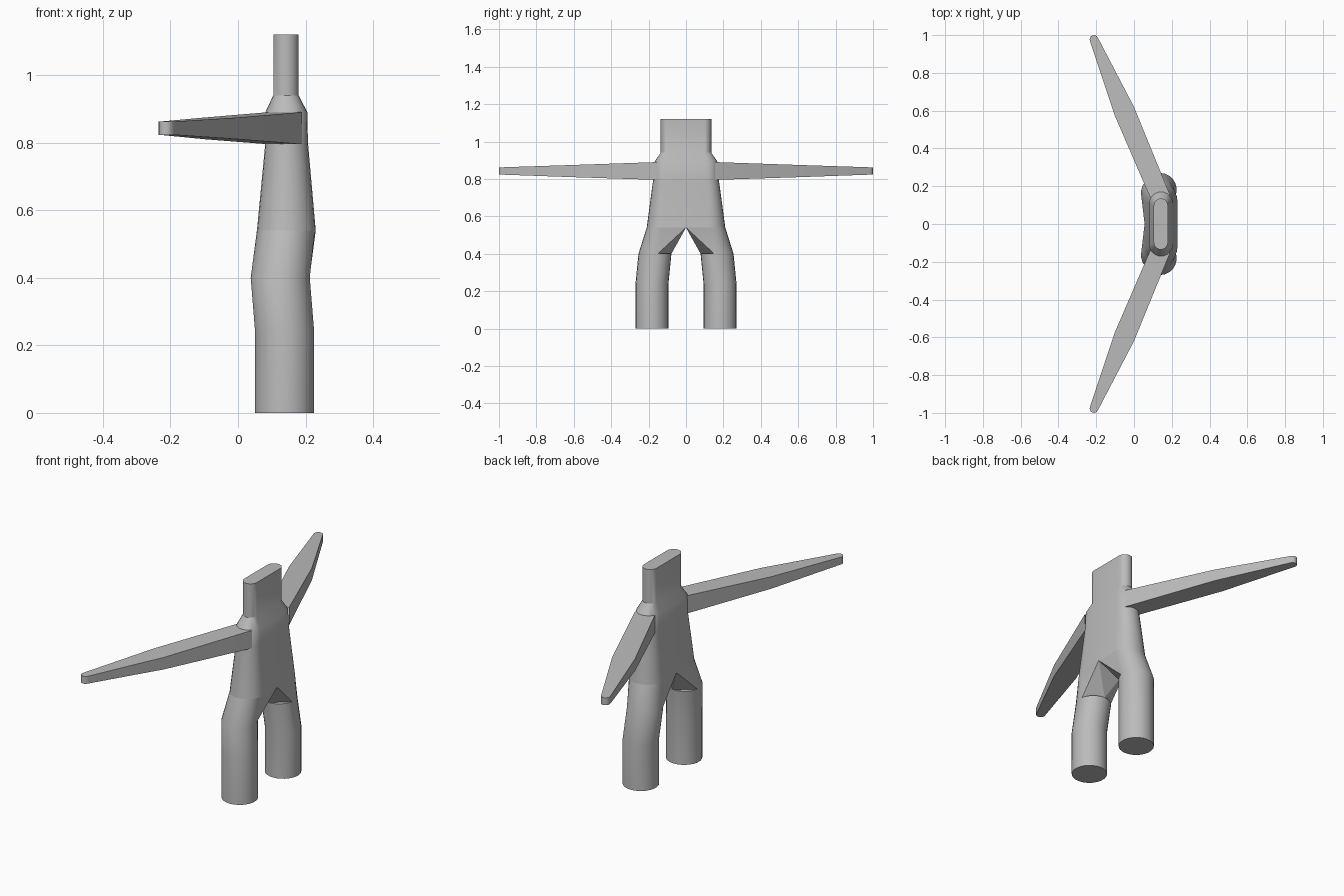
import bpy, bmesh, math

if "Cube" in bpy.data.objects:
    bpy.data.objects.remove(bpy.data.objects["Cube"])

grey = bpy.data.materials.new("plain grey")
grey.diffuse_color = (0.5, 0.5, 0.5, 1)
grey.use_nodes = True
grey.node_tree.nodes["Principled BSDF"].inputs["Base Color"].default_value = grey.diffuse_color
N = 12  # segments per half circle


def finish(name, bm, angle=30):
    bmesh.ops.remove_doubles(bm, verts=bm.verts, dist=1e-5)
    bmesh.ops.recalc_face_normals(bm, faces=bm.faces)
    mesh = bpy.data.meshes.new(name)
    bm.to_mesh(mesh)
    bm.free()
    mesh.materials.append(grey)
    obj = bpy.data.objects.new(name, mesh)
    bpy.context.collection.objects.link(obj)
    bpy.context.view_layer.objects.active = obj
    obj.select_set(True)
    bpy.ops.object.shade_smooth_by_angle(angle=math.radians(angle))
    obj.select_set(False)


def ring(bm, pts):
    return [bm.verts.new(p) for p in pts]


def loft(bm, rings, closed=True):
    for a, b in zip(rings, rings[1:]):
        n = len(a)
        for i in range(n if closed else n - 1):
            j = (i + 1) % n
            bm.faces.new((a[i], a[j], b[j], b[i]))


def arc(cx, cy, r, z, side, a0, a1, n=N):
    """Arc points; angle 0 points outwards along side, 90 degrees along +x."""
    out = []
    for i in range(n + 1):
        a = math.radians(a0 + (a1 - a0) * i / n)
        out.append((cx + r * math.sin(a), cy + side * r * math.cos(a), z))
    return out


# Torso and neck: stacked rounded slots (z, x centre, radius, half length)
slots = [(0.54, 0.143, 0.087, 0.21), (0.80, 0.144, 0.063, 0.175),
         (0.89, 0.143, 0.062, 0.17), (0.94, 0.142, 0.0375, 0.135),
         (1.12, 0.142, 0.0375, 0.135)]
bm = bmesh.new()
rings = []
for z, cx, r, h in slots:
    rings.append(ring(bm, arc(cx, h - r, r, z, 1, -90, 90)
                      + arc(cx, r - h, r, z, -1, 90, -90)))
loft(bm, rings)
bm.faces.new(rings[-1])
finish("torso", bm)

for side, label in ((1, "left"), (-1, "right")):
    # Leg: half slot at the hip, narrowing to a round tube
    bm = bmesh.new()
    knee = (0.125, side * 0.166, 0.088, 0.40, side)
    top = ring(bm, arc(0.143, side * 0.123, 0.087, 0.54, side, -90, 90))
    low = ring(bm, arc(*knee, -100, 100))
    loft(bm, [top, low], closed=False)
    back = bm.verts.new((0.056, 0, 0.54))
    front = bm.verts.new((0.230, 0, 0.54))
    inner = bm.verts.new((0.125, side * 0.078, 0.40))
    # Flat triangles around the crotch
    for tri in ((back, top[0], low[0]), (front, top[-1], low[-1]),
                (front, low[-1], inner), (back, low[0], inner),
                (front, back, inner)):
        bm.faces.new(tri)
    # Small ledges where the triangles meet the tube
    for s in (1, -1):
        bm.faces.new(ring(bm, arc(*knee, 100 * s, 180 * s, 6)))
    # Round lower leg with closed foot
    tubes = []
    for x, y, r, z in ((0.125, 0.166, 0.088, 0.40),
                       (0.138, 0.182, 0.088, 0.24), (0.138, 0.182, 0.088, 0)):
        p = (x, side * y, r, z, side)
        tubes.append(ring(bm, arc(*p, -100, 100) + arc(*p, 100, 180, 6)[1:]
                          + arc(*p, -180, -100, 6)[1:-1]))
    loft(bm, tubes)
    bm.faces.new(tubes[-1])
    finish(label + "_leg", bm)

    # Arm: tapering rectangular blade swept to -x, with a rounded tip
    bm = bmesh.new()
    stations = [((0.09, 0.13), (0.19, 0.155), 0.795, 0.89),
                ((-0.10, 0.57), (0.0, 0.62), 0.81, 0.874),
                ((-0.233, 0.968), (-0.191, 0.986), 0.823, 0.862)]
    rings = [ring(bm, [(l[0], side * l[1], a), (r[0], side * r[1], a),
                       (r[0], side * r[1], b), (l[0], side * l[1], b)])
             for l, r, a, b in stations]
    loft(bm, rings)
    t0 = math.atan2(0.009, 0.021)
    tip = [(-0.212 + 0.0228 * math.cos(t0 + math.pi * i / 8),
            side * (0.977 + 0.0228 * math.sin(t0 + math.pi * i / 8)))
           for i in range(9)]
    caps = [ring(bm, [(x, y, z) for x, y in tip]) for z in (0.823, 0.862)]
    loft(bm, caps, closed=False)
    for c in caps:
        bm.faces.new(c)
    finish(label + "_arm", bm)
